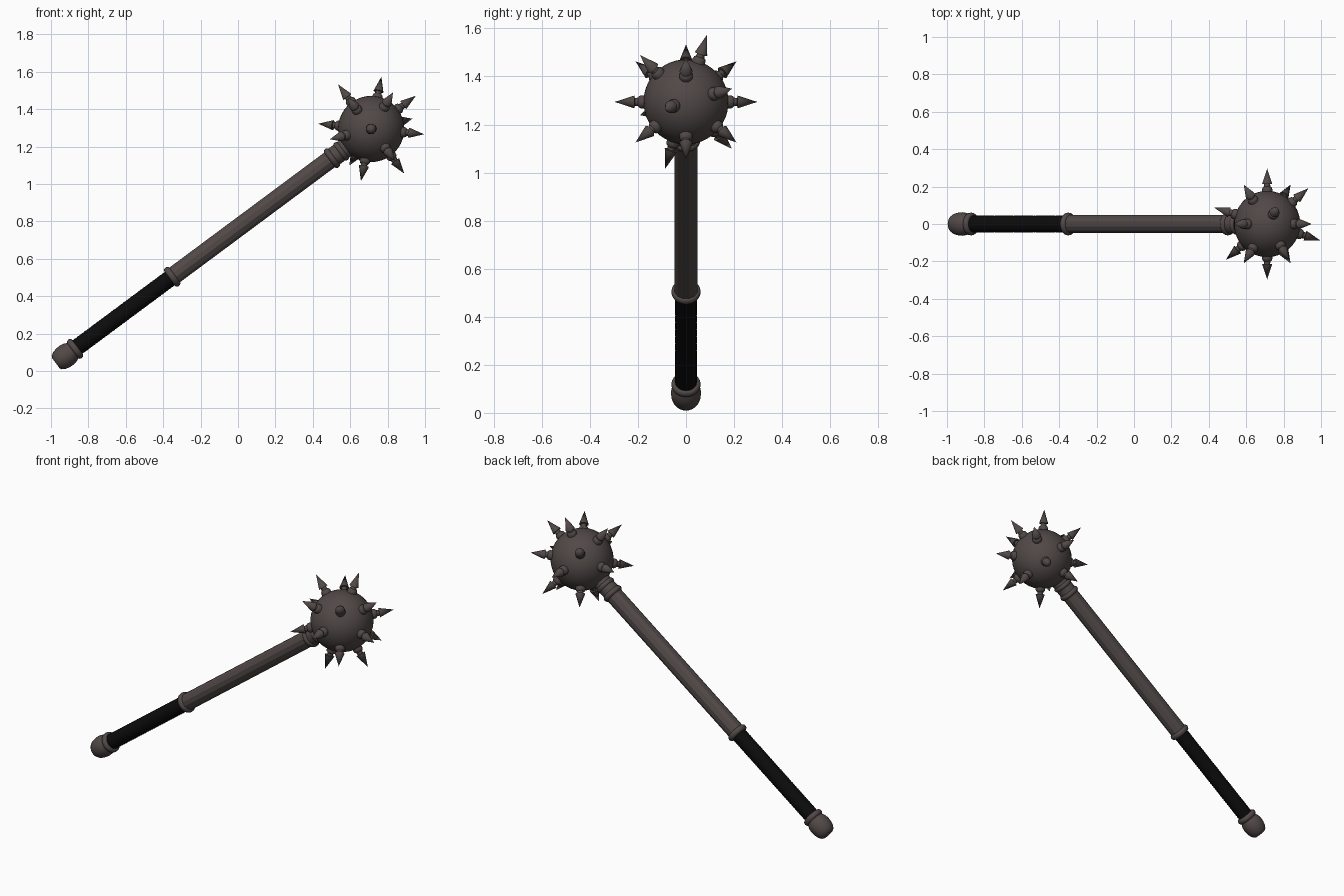
import bpy, math
from mathutils import Matrix, Vector

if "Cube" in bpy.data.objects:
    bpy.data.objects.remove(bpy.data.objects["Cube"])

# Everything is built along local Z with the ball at the origin, then tilted
TILT = Matrix.Translation((0.712, 0, 1.294)) @ Matrix.Rotation(math.radians(53.4), 4, 'Y')


def material(name, colour):
    m = bpy.data.materials.new(name)
    m.diffuse_color = (*colour, 1)
    m.use_nodes = True
    m.node_tree.nodes["Principled BSDF"].inputs["Base Color"].default_value = m.diffuse_color
    return m


metal = material("dark iron", (0.082, 0.066, 0.064))
leather = material("black leather", (0.0035, 0.0035, 0.0035))


def lathe(name, profile, mat, sides=24, matrix=Matrix(), phase=0.0, angle=35):
    """Revolve (z, radius) points around Z, from low z to high z."""
    verts, faces, rings = [], [], []
    for z, r in profile:
        if r == 0:
            rings.append([len(verts)] * sides)
            verts.append((0, 0, z))
        else:
            rings.append(list(range(len(verts), len(verts) + sides)))
            for i in range(sides):
                a = phase + math.tau * i / sides
                verts.append((r * math.cos(a), r * math.sin(a), z))
    for lo, hi in zip(rings, rings[1:]):
        for i in range(sides):
            j = (i + 1) % sides
            f = list(dict.fromkeys((lo[i], lo[j], hi[j], hi[i])))
            if len(f) > 2:
                faces.append(f)
    mesh = bpy.data.meshes.new(name)
    mesh.from_pydata(verts, [], faces)
    mesh.materials.append(mat)
    ob = bpy.data.objects.new(name, mesh)
    bpy.context.collection.objects.link(ob)
    ob.matrix_world = TILT @ matrix
    if angle:
        bpy.ops.object.select_all(action='DESELECT')
        ob.select_set(True)
        bpy.context.view_layer.objects.active = ob
        bpy.ops.object.shade_smooth_by_angle(angle=math.radians(angle))
    return ob


def rounded_ring(name, z, radius, half):
    """Bulging band around the shaft."""
    prof = [(z - half, 0.03)]
    for k in range(9):
        a = math.pi * k / 8
        prof.append((z - half * math.cos(a), radius - 0.014 + 0.014 * math.sin(a)))
    prof.append((z + half, 0.03))
    lathe(name, prof, metal)


# Ball head
R = 0.177
lathe("head_ball", [(-R * math.cos(math.pi * k / 20), R * math.sin(math.pi * k / 20) if 0 < k < 20 else 0)
                    for k in range(21)], metal, sides=40)

# Spikes: one on the tip, rings of four at 45 degrees, eight round the equator
directions = [(0, 0)]
for polar, count, start in ((45, 4, 65.5), (90, 8, 0), (135, 4, 65.5)):
    directions += [(polar, start + 360 * i / count) for i in range(count)]
spike = [(0.16, 0.028), (0.186, 0.028), (0.194, 0.025), (0.2, 0.018), (0.213, 0.016),
         (0.214, 0.027), (0.297, 0)]
for n, (polar, turn) in enumerate(directions):
    m = Matrix.Rotation(math.radians(turn), 4, 'Z') @ Matrix.Rotation(math.radians(polar), 4, 'Y')
    lathe(f"spike_{n + 1}", spike, metal, sides=16, matrix=m)

# Collar under the head
lathe("head_collar", [(-0.27, 0.0), (-0.27, 0.052), (-0.15, 0.052), (-0.15, 0)], metal)
rounded_ring("collar_ring_lower", -0.262, 0.061, 0.016)
rounded_ring("collar_ring_upper", -0.2, 0.058, 0.016)

# Faceted shaft
lathe("shaft", [(-1.33, 0), (-1.33, 0.05), (-0.25, 0.05), (-0.25, 0)], metal, sides=12,
      phase=math.radians(15), angle=0)

# Wrapped grip with fine ridges
grip = [(-1.98, 0)]
for i in range(40):
    z = -1.98 + 0.65 * i / 40
    grip += [(z, 0.0435), (z + 0.008, 0.0455)]
grip += [(-1.33, 0.0435), (-1.33, 0)]
lathe("grip", grip, leather)

# Rings at both ends of the grip
rounded_ring("grip_ring_upper", -1.325, 0.061, 0.017)
rounded_ring("grip_ring_lower", -1.972, 0.061, 0.017)

# Pommel
lathe("pommel", [(-2.1, 0), (-2.1, 0.036), (-2.094, 0.045), (-2.078, 0.055), (-2.055, 0.061),
                 (-2.03, 0.063), (-2.008, 0.06), (-1.99, 0.052), (-1.975, 0.045), (-1.975, 0)], metal)
